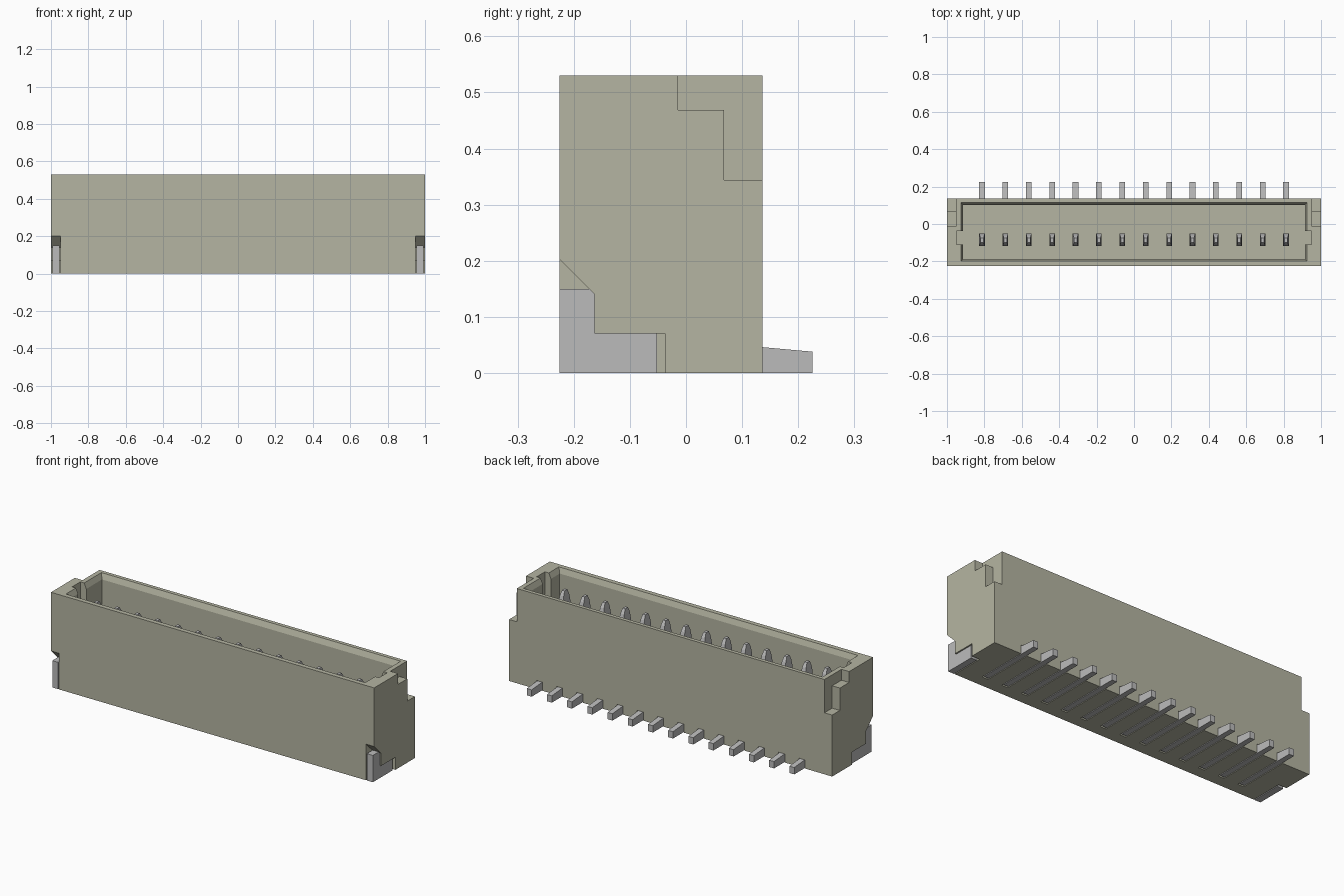
import bpy
import bmesh

if "Cube" in bpy.data.objects:
    bpy.data.objects.remove(bpy.data.objects["Cube"], do_unlink=True)


def material(name, rgb):
    mat = bpy.data.materials.new(name)
    mat.use_nodes = True
    mat.diffuse_color = (*rgb, 1)
    mat.node_tree.nodes["Principled BSDF"].inputs["Base Color"].default_value = (*rgb, 1)
    return mat


ivory = material("ivory plastic", (0.46, 0.46, 0.36))
metal = material("grey metal", (0.50, 0.50, 0.50))


def loft(bm, rings):
    """Skin a stack of equal point rings and cap both ends."""
    loops = [[bm.verts.new(p) for p in ring] for ring in rings]
    count = len(loops[0])
    for a, b in zip(loops, loops[1:]):
        for i in range(count):
            j = (i + 1) % count
            bm.faces.new((a[i], a[j], b[j], b[i]))
    bm.faces.new(loops[0][::-1])
    bm.faces.new(loops[-1])


def prism(bm, profile, x0, x1):
    """Extrude a (y, z) profile along x."""
    loft(bm, [[(x, y, z) for y, z in profile] for x in (x0, x1)])


def box(bm, x0, x1, y0, y1, z0, z1):
    prism(bm, [(y0, z0), (y1, z0), (y1, z1), (y0, z1)], x0, x1)


def rect(x, hx, y, hy, z):
    return [(x - hx, y - hy, z), (x + hx, y - hy, z),
            (x + hx, y + hy, z), (x - hx, y + hy, z)]


def finish(name, bm, mat):
    bmesh.ops.recalc_face_normals(bm, faces=bm.faces[:])
    mesh = bpy.data.meshes.new(name)
    bm.to_mesh(mesh)
    bm.free()
    mesh.materials.append(mat)
    obj = bpy.data.objects.new(name, mesh)
    bpy.context.collection.objects.link(obj)
    return obj


def cut(target, bm):
    """Subtract the mesh from the target and throw the cutter away."""
    cutter = finish("cutter", bm, ivory)
    cutter.hide_render = True
    mod = target.modifiers.new("cut", "BOOLEAN")
    mod.operation = "DIFFERENCE"
    mod.solver = "EXACT"
    mod.object = cutter
    bpy.context.view_layer.objects.active = target
    bpy.ops.object.modifier_apply(modifier=mod.name)
    bpy.data.objects.remove(cutter, do_unlink=True)


PIN_COUNT, PITCH = 14, 0.125
pin_xs = [(i - (PIN_COUNT - 1) / 2) * PITCH for i in range(PIN_COUNT)]
FLOOR = 0.11

# Housing block
bm = bmesh.new()
box(bm, -1, 1, -0.225, 0.136, 0, 0.53)
housing = finish("housing", bm, ivory)

# Open cavity with a bevelled lip
bm = bmesh.new()
loft(bm, [rect(0, 0.913, -0.043, 0.145, FLOOR),
          rect(0, 0.913, -0.043, 0.145, 0.50),
          rect(0, 0.926, -0.042, 0.157, 0.53),
          rect(0, 0.926, -0.042, 0.157, 0.60)])
cut(housing, bm)

# Key slots in the end walls
bm = bmesh.new()
for s in (-1, 1):
    box(bm, s * 0.89, s * 0.95, -0.11, -0.037, FLOOR, 0.6)
cut(housing, bm)

# Stepped notches at the rear upper corners
step = [(-0.014, 0.6), (-0.014, 0.469), (0.068, 0.469),
        (0.068, 0.344), (0.2, 0.344), (0.2, 0.6)]
bm = bmesh.new()
for s in (-1, 1):
    prism(bm, step, s * 0.952, s * 1.1)
cut(housing, bm)

# Pockets for the hold-downs at the front lower corners
pocket = [(-0.3, -0.1), (-0.037, -0.1), (-0.037, 0.07), (-0.163, 0.07),
          (-0.163, 0.14), (-0.225, 0.202), (-0.3, 0.277)]
bm = bmesh.new()
for s in (-1, 1):
    prism(bm, pocket, s * 0.95, s * 1.1)
cut(housing, bm)

# Grooves under the housing for the pin feet
bm = bmesh.new()
for x in pin_xs:
    box(bm, x - 0.019, x + 0.019, -0.16, 0.2, -0.1, 0.048)
cut(housing, bm)

# Metal hold-downs
tab = [(-0.225, 0), (-0.052, 0), (-0.052, 0.07), (-0.163, 0.07),
       (-0.163, 0.14), (-0.173, 0.15), (-0.225, 0.15)]
for s, side in ((-1, "right"), (1, "left")):
    bm = bmesh.new()
    prism(bm, tab, s * 0.955, s * 0.992)
    finish(side + "_hold_down", bm, metal)

# Contact pins: tapered post inside, flat foot running out at the back
foot = [(-0.15, 0), (0.225, 0), (0.225, 0.038), (0.136, 0.046), (-0.15, 0.046)]
for i, x in enumerate(pin_xs):
    bm = bmesh.new()
    loft(bm, [rect(x, 0.015, -0.084, 0.033, 0.09),
              rect(x, 0.015, -0.084, 0.033, 0.41),
              rect(x, 0.012, -0.086, 0.024, 0.45),
              rect(x, 0.008, -0.088, 0.012, 0.475)])
    prism(bm, foot, x - 0.015, x + 0.015)
    finish(f"contact_pin_{i + 1}", bm, metal)
